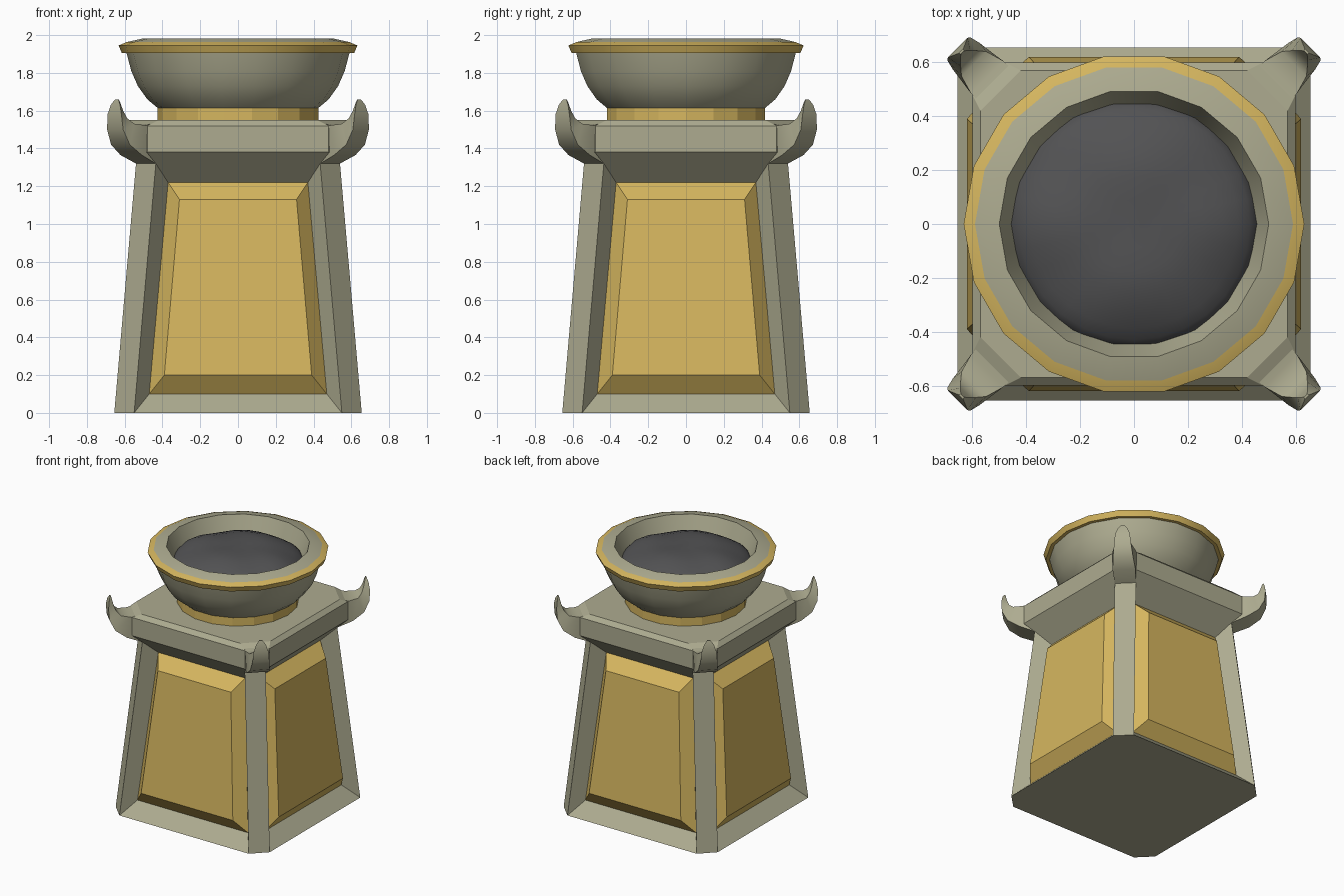
import bpy, bmesh, math
from mathutils import Matrix, Vector

cube = bpy.data.objects.get("Cube")
if cube:
    bpy.data.objects.remove(cube, do_unlink=True)


def material(name, rgb):
    m = bpy.data.materials.new(name)
    m.use_nodes = True
    m.diffuse_color = (*rgb, 1)
    m.node_tree.nodes["Principled BSDF"].inputs["Base Color"].default_value = (*rgb, 1)
    return m


STONE, GOLD, COAL = 0, 1, 2
materials = [material("olive stone", (0.42, 0.41, 0.28)),
             material("muted gold", (0.67, 0.47, 0.115)),
             material("charcoal", (0.085, 0.085, 0.088))]


def finish(name, bm):
    bmesh.ops.remove_doubles(bm, verts=bm.verts, dist=0.0005)
    bmesh.ops.recalc_face_normals(bm, faces=bm.faces)
    mesh = bpy.data.meshes.new(name)
    bm.to_mesh(mesh)
    bm.free()
    for m in materials:
        mesh.materials.append(m)
    obj = bpy.data.objects.new(name, mesh)
    bpy.context.collection.objects.link(obj)
    return obj


def skin(bm, rings, mats=None, smooth=()):
    """Join successive closed loops of vertices with quads."""
    for k, (a, b) in enumerate(zip(rings, rings[1:])):
        for i in range(len(a)):
            j = (i + 1) % len(a)
            f = bm.faces.new((a[i], a[j], b[j], b[i]))
            f.material_index = mats[k] if mats else STONE
            f.smooth = k in smooth


def add_loop(bm, points):
    return [bm.verts.new(p) for p in points]


def lathe(name, profile, mats, smooth=(), sides=18):
    bm = bmesh.new()
    rings = [add_loop(bm, [(r * math.cos(t), r * math.sin(t), z)
                           for t in (math.tau * i / sides for i in range(sides))])
             for r, z in profile]
    skin(bm, rings, mats, smooth)
    for ring, m in ((rings[0], mats[0]), (rings[-1], mats[-1])):
        bm.faces.new(ring).material_index = m
    return finish(name, bm)


# Tapered pedestal: recessed frame and raised gold panel on each side
def trapezoid(low, high):
    (xl, yl, zl), (xh, yh, zh) = low, high
    return [(-xl, -yl, zl), (xl, -yl, zl), (xh, -yh, zh), (-xh, -yh, zh)]


bm = bmesh.new()
frame = trapezoid((0.55, 0.655, 0), (0.435, 0.54, 1.32))
recess = trapezoid((0.47, 0.55, 0.1), (0.37, 0.44, 1.22))
panel = trapezoid((0.39, 0.62, 0.2), (0.31, 0.53, 1.13))
for q in range(4):
    turn = Matrix.Rotation(q * math.pi / 2, 3, 'Z')
    loops = [add_loop(bm, [turn @ Vector(p) for p in pts]) for pts in (frame, recess, panel)]
    skin(bm, loops, [STONE, GOLD])
    bm.faces.new(loops[2]).material_index = GOLD
    # chamfered corner post
    quarter = turn @ Matrix.Rotation(math.pi / 2, 3, 'Z')
    bm.faces.new(add_loop(bm, [turn @ Vector(frame[1]), quarter @ Vector(frame[0]),
                               quarter @ Vector(frame[3]), turn @ Vector(frame[2])]))
bmesh.ops.remove_doubles(bm, verts=bm.verts, dist=0.0005)
bmesh.ops.holes_fill(bm, edges=[e for e in bm.edges if e.is_boundary], sides=8)
finish("pedestal", bm)

# Cap slab with chamfered corners
bm = bmesh.new()
rings = []
for half, cut, z in ((0.54, 0.435, 1.32), (0.6, 0.48, 1.38), (0.6, 0.48, 1.52), (0.57, 0.42, 1.55)):
    pts = []
    for q in range(4):
        turn = Matrix.Rotation(q * math.pi / 2, 3, 'Z')
        pts += [turn @ Vector((-cut, -half, z)), turn @ Vector((cut, -half, z))]
    rings.append(add_loop(bm, pts))
skin(bm, rings)
bm.faces.new(rings[0])
bm.faces.new(rings[-1])
finish("cap_slab", bm)

# Upturned corner horns: inner (reach, height, half width), then outer
stations = [((0.67, 1.55, 0.09), (0.69, 1.32, 0.074)),
            ((0.77, 1.522, 0.085), (0.80, 1.365, 0.08)),
            ((0.84, 1.53, 0.065), (0.88, 1.42, 0.07)),
            ((0.87, 1.56, 0.04), (0.92, 1.50, 0.06)),
            ((0.885, 1.60, 0.025), (0.925, 1.58, 0.052)),
            ((0.895, 1.64, 0.015), (0.918, 1.63, 0.035)),
            ((0.90, 1.66, 0.008), (0.908, 1.66, 0.012))]
for q, corner in enumerate(("back_left", "back_right", "front_right", "front_left")):
    turn = Matrix.Rotation(math.pi / 4 + q * math.pi / 2, 3, 'Z')
    bm = bmesh.new()
    rings = []
    for (di, zi, wi), (do, zo, wo) in stations:
        pts = [(di, -wi, zi), (di, wi, zi), (do, wo, zo), (do, -wo, zo)]
        rings.append(add_loop(bm, [turn @ Vector(p) for p in pts]))
    skin(bm, rings, smooth=range(1, len(stations)))
    bm.faces.new(rings[0])
    bm.faces.new(rings[-1])
    horn = finish("horn_" + corner, bm)
    horn.data.set_sharp_from_angle(angle=math.radians(40))

# Gold neck ring under the bowl
lathe("neck_ring", [(0.425, 1.54), (0.425, 1.615)], [GOLD])

# Bowl with gold rim band and open mouth
profile = [(0.42, 1.61), (0.48, 1.66), (0.53, 1.73), (0.565, 1.81), (0.59, 1.905),
           (0.615, 1.905), (0.632, 1.945), (0.59, 1.963), (0.50, 1.983), (0.44, 1.83)]
bowl_mats = [STONE] * 4 + [GOLD] * 3 + [STONE] * 2
bowl = lathe("bowl", profile, bowl_mats, smooth=range(4))
bowl.data.set_sharp_from_angle(angle=math.radians(40))

# Lumpy coal heap inside the bowl
steps = 8
heap = [(0.465 * math.cos(a), 1.835 + 0.145 * math.sin(a))
        for a in (math.pi / 2 * i / steps for i in range(steps))]
coal = lathe("coal_heap", heap + [(0.02, 1.985)], [COAL] * steps, smooth=range(steps), sides=28)
for v in coal.data.vertices:
    x, y, z = v.co
    v.co.z += 0.012 * math.sin(9 * x + 1.5) * math.cos(14 * y + math.pi)
